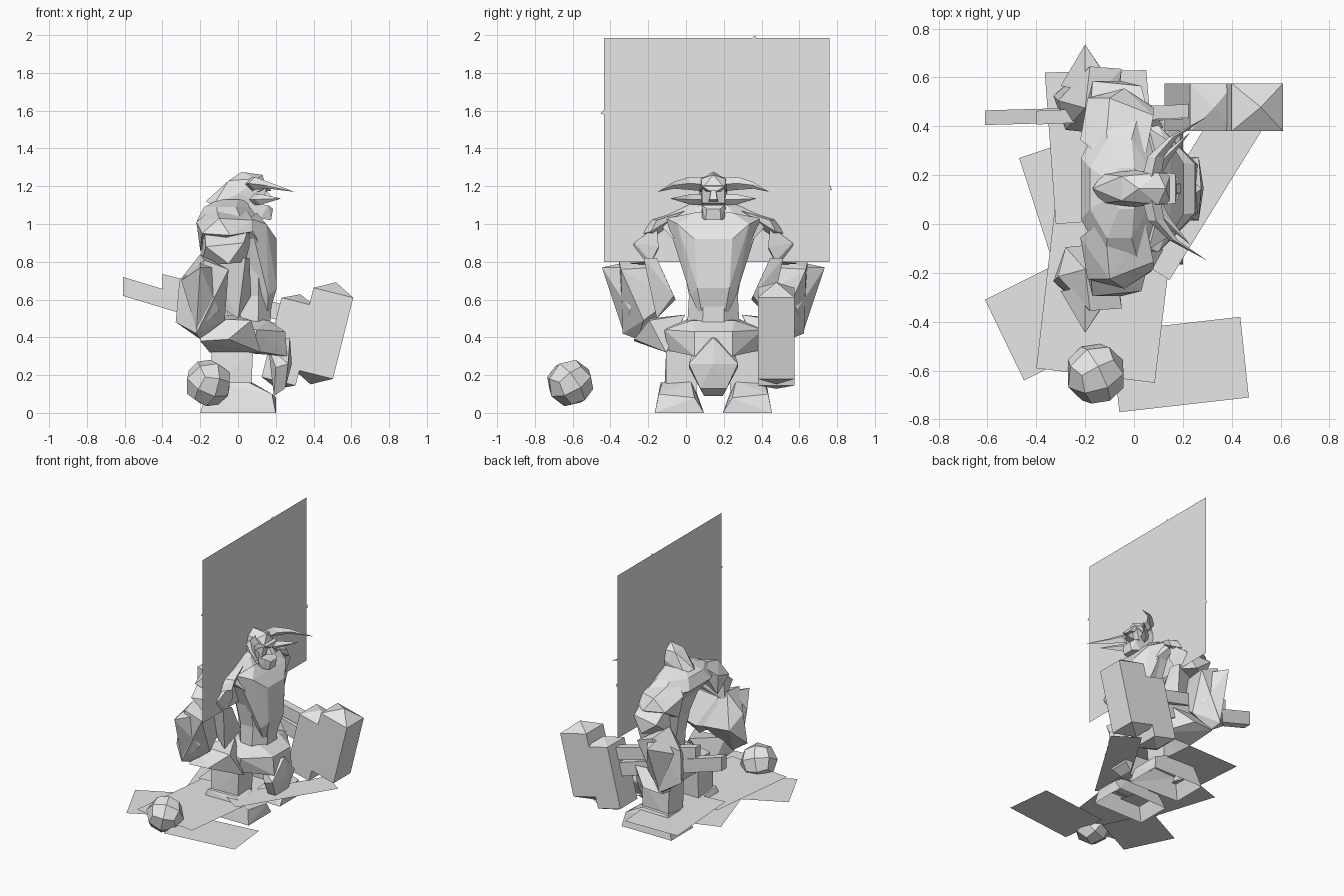
import bpy, bmesh, math
from mathutils import Vector, Matrix

MID = 0.145  # the figure faces +x and is symmetric about this y

grey = bpy.data.materials.new("light_grey")
grey.diffuse_color = (0.8, 0.8, 0.8, 1)


def finish(name, bm):
    me = bpy.data.meshes.new(name)
    bm.to_mesh(me)
    bm.free()
    me.materials.append(grey)
    ob = bpy.data.objects.new(name, me)
    bpy.context.collection.objects.link(ob)
    return ob


def hull(name, pts, open_base=False):
    bm = bmesh.new()
    for p in pts:
        bm.verts.new(p)
    bmesh.ops.convex_hull(bm, input=bm.verts[:])
    junk = [v for v in bm.verts if not v.link_faces]
    bmesh.ops.delete(bm, geom=junk, context='VERTS')
    bmesh.ops.recalc_face_normals(bm, faces=bm.faces[:])
    if open_base:
        base = [f for f in bm.faces if f.normal.z < -0.99]
        bmesh.ops.delete(bm, geom=base, context='FACES')
    return finish(name, bm)


def pair(name, pts, open_base=False):
    # pts are (x, sideways distance from the middle, z)
    for side, s in (("right", -1), ("left", 1)):
        hull(name + "_" + side, [(x, MID + s * d, z) for x, d, z in pts], open_base)


def sym(pts):
    return [(x, MID + s * d, z) for x, d, z in pts for s in (-1, 1)]


def loft(name, rings, n=8):
    # rings are (centre x, half depth, half width, z)
    bm = bmesh.new()
    loops = []
    for cx, rx, ry, z in rings:
        loops.append([bm.verts.new((cx + rx * math.cos(a), MID + ry * math.sin(a), z))
                      for a in (2 * math.pi * (i + 0.5) / n for i in range(n))])
    for lo, hi in zip(loops, loops[1:]):
        for i in range(n):
            j = (i + 1) % n
            bm.faces.new((lo[i], lo[j], hi[j], hi[i]))
    bm.faces.new(loops[-1])
    return finish(name, bm)


def horn(name, path):
    # path is (x, sideways distance, z, half thickness); it ends in a point
    for side, s in (("right", -1), ("left", 1)):
        bm = bmesh.new()
        loops = []
        for x, d, z, r in path[:-1]:
            y = MID + s * d
            loops.append([bm.verts.new(p) for p in
                          ((x - r, y, z), (x, y, z + r), (x + r, y, z), (x, y, z - r))])
        x, d, z, r = path[-1]
        tip = bm.verts.new((x, MID + s * d, z))
        for a, b in zip(loops, loops[1:]):
            for i in range(4):
                bm.faces.new((a[i], a[(i + 1) % 4], b[(i + 1) % 4], b[i]))
        for i in range(4):
            bm.faces.new((loops[-1][i], loops[-1][(i + 1) % 4], tip))
        bm.faces.new(loops[0])
        bmesh.ops.recalc_face_normals(bm, faces=bm.faces[:])
        finish(name + "_" + side, bm)


def sheet(name, pts):
    bm = bmesh.new()
    bm.faces.new([bm.verts.new(p) for p in pts])
    return finish(name, bm)


# upright sheet and the tiny chips on its edges
BX = 0.02
sheet("back_sheet", [(BX, -0.435, 0.80), (BX, 0.76, 0.80), (BX, 0.76, 1.985), (BX, -0.435, 1.985)])
for i, (y, z) in enumerate(((0.36, 1.985), (-0.44, 1.59), (0.76, 1.19))):
    sheet(f"sheet_chip_{i}", [(BX, y - 0.014, z - 0.004), (BX, y + 0.01, z - 0.012),
                              (BX, y + 0.008, z + 0.015)])

# overlapping floor sheets
floor = [
    (0.118, ((-0.40, -0.59), (0.085, -0.65), (0.17, 0.05), (-0.32, 0.10))),
    (0.143, ((-0.365, 0.62), (-0.32, 0.0), (0.10, 0.03), (0.05, 0.63))),
    (0.102, ((-0.47, 0.27), (-0.28, -0.32), (0.02, -0.22), (-0.17, 0.37))),
    (0.098, ((-0.61, -0.31), (-0.45, -0.64), (-0.13, -0.48), (-0.29, -0.15))),
    (0.106, ((-0.06, -0.77), (0.47, -0.71), (0.435, -0.38), (-0.095, -0.44))),
    (0.143, ((0.53, 0.395), (0.145, -0.23), (-0.025, -0.12), (0.36, 0.51))),
]
for i, (z, quad) in enumerate(floor):
    sheet(f"floor_sheet_{i}", [(x, y, z) for x, y in quad])

# faceted ball made from a rounded, subdivided cube
bm = bmesh.new()
bmesh.ops.create_cube(bm, size=1)
bmesh.ops.subdivide_edges(bm, edges=bm.edges[:], cuts=1, use_grid_fill=True)
spin = Matrix.Rotation(0.5, 3, 'X') @ Matrix.Rotation(0.4, 3, 'Y') @ Matrix.Rotation(0.3, 3, 'Z')
for v in bm.verts:
    v.co = Vector((-0.157, -0.613, 0.158)) + spin @ v.co.normalized() * 0.127
finish("ball", bm)

# torso with the hunched back
loft("torso", [(0.06, 0.12, 0.15, 0.46), (0.06, 0.13, 0.14, 0.62), (0.05, 0.15, 0.17, 0.78),
               (0.03, 0.18, 0.23, 0.92), (-0.05, 0.18, 0.33, 1.02), (-0.06, 0.13, 0.22, 1.09),
               (-0.03, 0.08, 0.09, 1.13)])
hull("chest_plate", sym([(0.205, 0.10, 0.92), (0.205, 0.085, 0.66), (0.15, 0.19, 1.0), (0.06, 0.25, 1.03),
                         (0.08, 0.11, 0.64), (0.15, 0.05, 0.47), (0.16, 0.12, 0.62), (0.10, 0.10, 1.06)]))

# hips, flared skirt sides and hanging front cloth
hull("hips", sym([(-0.08, 0.13, 0.5), (0.16, 0.11, 0.49), (0.25, 0.10, 0.43), (0.26, 0.10, 0.30),
                  (0.10, 0.26, 0.44), (0.08, 0.24, 0.33), (-0.13, 0.22, 0.33), (-0.17, 0.18, 0.45)]))
pair("skirt_side", [(-0.02, 0.15, 0.52), (0.07, 0.34, 0.49), (-0.18, 0.34, 0.50), (-0.20, 0.42, 0.38),
                    (-0.05, 0.42, 0.39), (0.12, 0.25, 0.32), (-0.15, 0.24, 0.32)])
hull("front_cloth", sym([(0.265, 0.13, 0.26), (0.20, 0.13, 0.24), (0.22, 0.07, 0.35),
                         (0.25, 0.07, 0.13), (0.19, 0.05, 0.09), (0.16, 0.10, 0.35)])
     + [(0.275, MID, 0.40), (0.285, MID, 0.26)])

# legs and feet
pair("calf", [(-0.14, 0.08, 0.34), (0.08, 0.08, 0.34), (0.08, 0.25, 0.34), (-0.14, 0.25, 0.34),
              (-0.14, 0.09, 0.11), (0.07, 0.09, 0.11), (0.07, 0.25, 0.11), (-0.14, 0.26, 0.11)], True)
pair("foot", [(-0.20, 0.06, 0), (0.20, 0.05, 0), (0.20, 0.31, 0), (-0.20, 0.31, 0),
              (0.20, 0.10, 0.08), (0.18, 0.29, 0.10), (0.06, 0.12, 0.17), (0.06, 0.27, 0.16),
              (-0.15, 0.10, 0.14), (-0.15, 0.28, 0.16)], True)

# shoulders, upper arms and forearms
pair("shoulder", [(-0.12, 0.12, 1.10), (0.05, 0.15, 1.07), (-0.22, 0.20, 1.01), (0.08, 0.30, 1.02),
                  (-0.10, 0.37, 1.03), (-0.19, 0.37, 0.95), (0.08, 0.33, 0.96), (-0.20, 0.22, 0.86),
                  (-0.04, 0.41, 0.94)])
pair("upper_arm", [(-0.18, 0.31, 0.99), (0.06, 0.30, 0.99), (0.03, 0.42, 0.90), (-0.17, 0.44, 0.88),
                   (-0.20, 0.31, 0.78), (0.06, 0.29, 0.88), (0.04, 0.33, 0.80), (-0.05, 0.44, 0.79)])
pair("forearm", [(0.04, 0.37, 0.82), (0.06, 0.30, 0.82), (0.07, 0.21, 0.62), (-0.04, 0.20, 0.60),
                 (0.0, 0.30, 0.50), (-0.15, 0.30, 0.80), (-0.15, 0.25, 0.60)])

# big gauntlets with an outward spike
pair("gauntlet", [(-0.18, 0.50, 0.81), (-0.20, 0.33, 0.84), (-0.08, 0.31, 0.77), (-0.05, 0.49, 0.76),
                  (-0.31, 0.36, 0.70), (-0.33, 0.38, 0.48), (-0.22, 0.48, 0.42), (-0.07, 0.37, 0.49),
                  (-0.20, 0.40, 0.39), (-0.28, 0.24, 0.61), (-0.08, 0.22, 0.60)])
pair("gauntlet_spike", [(-0.20, 0.59, 0.77), (-0.30, 0.42, 0.70), (-0.09, 0.42, 0.77),
                        (-0.10, 0.44, 0.54), (-0.22, 0.48, 0.44), (-0.20, 0.40, 0.81)])

# head: skull with crest, brow, nose and jaw
hull("skull", sym([(-0.05, 0.05, 1.23), (-0.13, 0.06, 1.10), (0.10, 0.065, 1.24), (0.15, 0.06, 1.19),
                   (0.13, 0.06, 1.11), (0.0, 0.075, 1.16), (-0.02, 0.06, 1.06)])
     + [(0.02, MID, 1.275), (0.13, MID, 1.26), (-0.17, MID, 1.12)])
hull("brow", sym([(0.17, 0.06, 1.20), (0.175, 0.02, 1.175), (0.10, 0.07, 1.21), (0.10, 0.07, 1.17)]))
hull("nose", sym([(0.15, 0.012, 1.18), (0.19, 0.02, 1.13), (0.14, 0.025, 1.12)]))
hull("jaw", sym([(0.05, 0.065, 1.11), (0.16, 0.06, 1.10), (0.185, 0.035, 1.08), (0.175, 0.04, 1.02),
                 (0.12, 0.06, 1.03), (0.0, 0.06, 1.06)]))

# two pairs of curved horns
horn("upper_horn", [(0.07, 0.04, 1.21, 0.038), (0.09, 0.13, 1.215, 0.034),
                    (0.16, 0.21, 1.205, 0.018), (0.30, 0.295, 1.17, 0)])
horn("lower_horn", [(0.08, 0.05, 1.13, 0.03), (0.12, 0.12, 1.13, 0.028), (0.23, 0.23, 1.135, 0)])


# hammer: two tilted blocks with pyramid caps
def block(name, x0, x1, z0, z1, cap):
    lean = 0.25
    xs = (x0, x1)
    pts = []
    for z, sgn in ((z0, -1), (z1, 1)):
        pts += [(x + lean * (z - z1), y, z - 0.25 * (x - x1)) for x in xs for y in (0.38, 0.575)]
        xm = (x0 + x1) / 2
        pts.append((xm + lean * (z + sgn * cap - z1), 0.478, z + sgn * cap - 0.25 * (xm - x1)))
    hull(name, pts)


block("hammer_front_block", 0.40, 0.61, 0.18, 0.61, 0.055)
block("hammer_rear_block", 0.23, 0.41, 0.145, 0.565, 0.04)


# twin handles running back through the fist
def bar(name, a, b, h, w):
    hull(name, [(x, y + sy * w, z + sz * h) for x, y, z in (a, b) for sy in (-1, 1) for sz in (-1, 1)])


bar("long_handle", (-0.61, 0.435, 0.67), (0.28, 0.46, 0.40), 0.05, 0.03)
bar("short_handle", (-0.40, 0.435, 0.69), (0.28, 0.465, 0.52), 0.045, 0.028)
